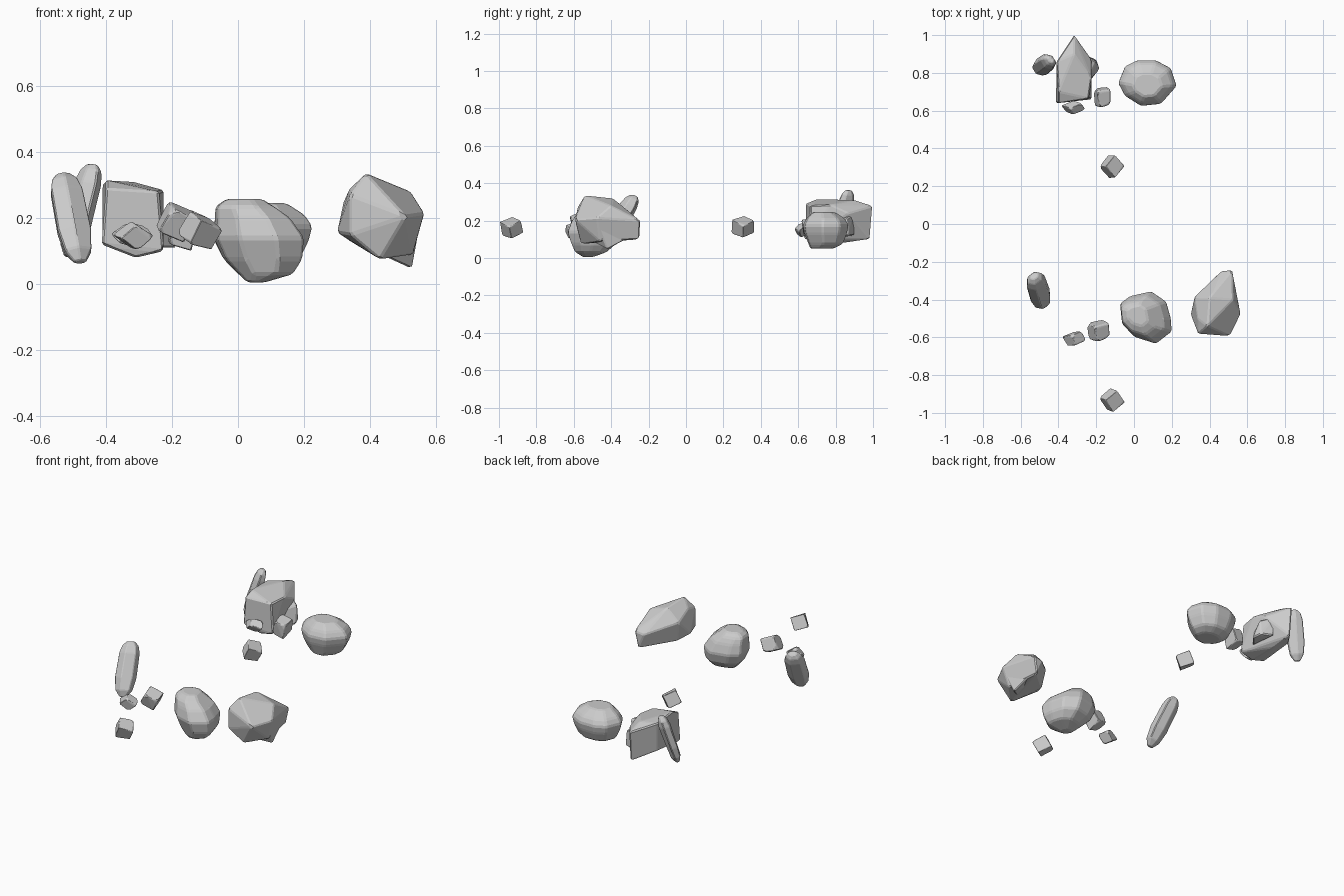
import bpy, bmesh, random
from math import cos, sin, tau, radians
from mathutils import Vector, Euler

if "Cube" in bpy.data.objects:
    bpy.data.objects.remove(bpy.data.objects["Cube"])


def hull_rock(name, groups, chip=0.006):
    """One rock: convex hulls of point groups with worn (bevelled) edges."""
    bm = bmesh.new()
    for pts in groups:
        part = bmesh.new()
        for p in pts:
            part.verts.new(p)
        res = bmesh.ops.convex_hull(part, input=part.verts[:])
        junk = {g for g in res["geom_interior"] + res["geom_unused"]
                if isinstance(g, bmesh.types.BMVert)}
        bmesh.ops.delete(part, geom=list(junk), context='VERTS')
        bmesh.ops.dissolve_limit(part, angle_limit=radians(8),
                                 verts=part.verts[:], edges=part.edges[:])
        bmesh.ops.bevel(part, geom=part.edges[:], offset=chip, segments=1,
                        affect='EDGES', clamp_overlap=True)
        bmesh.ops.recalc_face_normals(part, faces=part.faces[:])
        tmp = bpy.data.meshes.new("tmp")
        part.to_mesh(tmp)
        part.free()
        bm.from_mesh(tmp)
        bpy.data.meshes.remove(tmp)
    me = bpy.data.meshes.new(name)
    bm.to_mesh(me)
    bm.free()
    ob = bpy.data.objects.new(name, me)
    bpy.context.collection.objects.link(ob)
    return ob


def fit(pts, lo, hi):
    """Rescale points to fill a box."""
    a = [min(p[i] for p in pts) for i in range(3)]
    b = [max(p[i] for p in pts) for i in range(3)]
    return [tuple(lo[i] + (p[i] - a[i]) / (b[i] - a[i]) * (hi[i] - lo[i])
                  for i in range(3)) for p in pts]


def boulder(name, outline, centre, layers):
    """Plan outline stacked at several heights: (z, scale, dx, dy)."""
    pts = []
    for z, s, dx, dy in layers:
        for x, y in outline:
            pts.append((centre[0] + (x - centre[0]) * s + dx,
                        centre[1] + (y - centre[1]) * s + dy, z))
    hull_rock(name, [pts], 0.008)


def shard(name, bottom, top, rx, ry, turn, lo, hi):
    """Long faceted splinter between two points."""
    bottom, top = Vector(bottom), Vector(top)
    axis = top - bottom
    q = axis.to_track_quat('Z', 'Y')
    pts = []
    for t, s in ((0, .35), (.12, .8), (.35, 1), (.8, .95), (.93, .75), (1, .4)):
        for k in range(6):
            a = tau * k / 6 + turn
            pts.append(bottom + axis * t + q @ Vector((rx * s * cos(a), ry * s * sin(a), 0)))
    hull_rock(name, [fit(pts, lo, hi)], 0.004)


def pebble(name, seed, rot, lo, hi):
    """Small uneven block with a few corners knocked off."""
    rnd = random.Random(seed)
    e = Euler([radians(r) for r in rot])
    pts = []
    for sx in (-1, 1):
        for sy in (-1, 1):
            for sz in (-1, 1):
                c = rnd.uniform(.1, .6)
                for ax in range(3):
                    v = Vector((sx, sy, sz))
                    v[ax] *= 1 - c
                    pts.append(e.to_matrix() @ (v * rnd.uniform(.9, 1.05)))
    hull_rock(name, [fit(pts, lo, hi)], 0.003)


# Rounded boulders
boulder("front_boulder",
        [(-.02, -.38), (.09, -.355), (.17, -.41), (.195, -.5), (.2, -.57),
         (.116, -.635), (.005, -.6), (-.063, -.53), (-.074, -.42)],
        (.065, -.495),
        [(.005, .2, -.01, -.03), (.03, .6, .02, -.015), (.075, .87, .012, 0),
         (.14, 1, 0, 0), (.2, .84, -.02, 0), (.235, .66, -.042, 0), (.258, .4, -.045, .01)])
boulder("back_boulder",
        [(.016, .868), (.116, .868), (.196, .825), (.227, .73), (.143, .635),
         (.037, .624), (-.048, .677), (-.085, .746), (-.048, .836)],
        (.07, .745),
        [(.05, .5, 0, -.02), (.075, .75, 0, 0), (.13, .93, 0, 0),
         (.175, 1, 0, 0), (.21, .85, 0, 0), (.245, .5, 0, -.01)])

# Pointed rocks
hull_rock("front_pointed_rock", [[
    (.388, -.54, .336), (.336, -.5, .288), (.34, -.58, .27), (.3, -.476, .157),
    (.34, -.58, .15), (.508, -.593, .206), (.43, -.56, .075), (.524, -.4, .28),
    (.4, -.39, .32), (.32, -.386, .25), (.565, -.476, .215), (.46, -.25, .19),
    (.52, -.245, .2), (.5, -.25, .1), (.34, -.4, .13), (.53, -.46, .09)],
    [(.527, -.42, .045), (.44, -.5, .085), (.55, -.47, .17), (.5, -.28, .12), (.42, -.4, .12)]])
hull_rock("back_pointed_rock", [[
    (-.4, .64, .29), (-.4, .7, .315), (-.24, .665, .28), (-.41, .86, .305),
    (-.225, .77, .285), (-.317, .9, .31), (-.317, 1, .278), (-.315, .985, .1),
    (-.413, .64, .12), (-.31, .66, .08), (-.225, .66, .1), (-.41, .86, .14),
    (-.31, .85, .08), (-.225, .87, .24)],
    [(-.182, .82, .11), (-.2, .87, .12), (-.2, .86, .21), (-.24, .75, .11),
     (-.27, .9, .12), (-.27, .9, .24), (-.25, .75, .2)]])

# Tall splinters
shard("front_splinter", (-.48, -.42, .07), (-.53, -.29, .335), .058, .042, .3,
      (-.567, -.45, .06), (-.444, -.252, .34))
shard("back_splinter", (-.5, .82, .085), (-.44, .87, .36), .045, .032, .8,
      (-.54, .785, .08), (-.412, .9, .365))

# Small stones
for spec in [
    ("front_flat_stone", 3, (15, 40, 30), (-.38, -.645, .105), (-.257, -.567, .19)),
    ("front_small_stone", 5, (20, 25, 15), (-.248, -.622, .125), (-.128, -.507, .25)),
    ("front_lone_stone", 8, (25, 15, 40), (-.178, -.995, .105), (-.048, -.87, .22)),
    ("back_flat_stone", 3, (40, 20, 35), (-.385, .58, .11), (-.26, .652, .185)),
    ("back_small_stone", 5, (10, 15, 5), (-.212, .617, .1), (-.124, .725, .22)),
    ("back_lone_stone", 8, (20, 20, 50), (-.177, .243, .11), (-.05, .365, .225)),
]:
    pebble(*spec)
